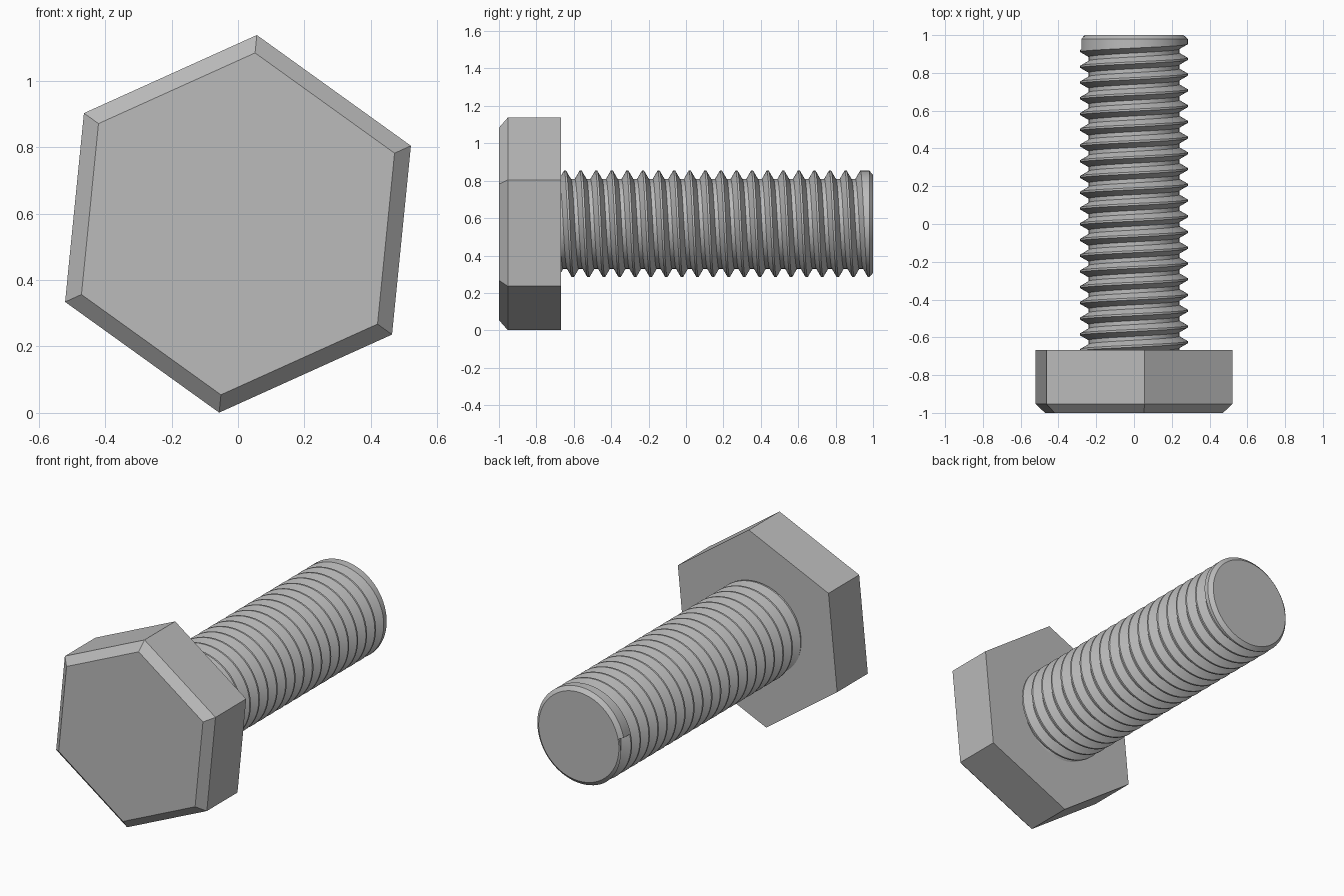
import bpy
import bmesh
from math import cos, sin, pi, radians

cube = bpy.data.objects.get("Cube")
if cube:
    bpy.data.objects.remove(cube, do_unlink=True)

steel = bpy.data.materials.new("grey_steel")
steel.use_nodes = True
GREY = (0.5, 0.5, 0.5, 1)
steel.diffuse_color = GREY
steel.node_tree.nodes["Principled BSDF"].inputs["Base Color"].default_value = GREY

AXIS_Z = 0.569


def point(r, angle, y):
    """Position at a radius and angle around the bolt axis."""
    return (r * cos(angle), y, AXIS_Z + r * sin(angle))


def finish(bm, name):
    bmesh.ops.recalc_face_normals(bm, faces=bm.faces)
    mesh = bpy.data.meshes.new(name)
    bm.to_mesh(mesh)
    bm.free()
    mesh.materials.append(steel)
    obj = bpy.data.objects.new(name, mesh)
    bpy.context.collection.objects.link(obj)
    return obj


def skin(bm, columns):
    """Quads between neighbouring columns of vertices."""
    for a, b in zip(columns, columns[1:]):
        for i in range(len(a) - 1):
            bm.faces.new((a[i], a[i + 1], b[i + 1], b[i]))


# Hexagonal head with a chamfered front
bm = bmesh.new()
profile = [(0.517, -1), (0.571, -0.953), (0.571, -0.667)]
sides = [[bm.verts.new(point(r, radians(84.3) + k * pi / 3, y)) for r, y in profile]
         for k in range(6)]
skin(bm, sides + sides[:1])
bm.faces.new([s[0] for s in sides])
bm.faces.new([s[-1] for s in sides])
finish(bm, "hex_head")

# Threaded shank: one right-handed groove that ends in a step at the tip collar
PITCH, CREST, ROOT = 1 / 12, 0.285, 0.24
GROOVES, STEPS = 21, 72
START = radians(168)
LAST = 0.877                    # last groove centre at the start angle
groove = [(-0.0364, CREST), (-0.0104, ROOT), (0.0104, ROOT), (0.0364, CREST)]


def chamfer(y):
    return min(CREST, CREST - (y - 0.98) * 1.15)


bm = bmesh.new()
columns = []
for step in range(STEPS + 1):
    u = step / STEPS
    line = [(CREST, -0.9)]
    for j in reversed(range(GROOVES)):
        centre = LAST + PITCH * (u - j)
        line += [(min(r, chamfer(centre + d)), centre + d) for d, r in groove]
    collar = max(0.98, line[-1][1])
    line += [(chamfer(collar), collar), (chamfer(1), 1)]
    columns.append([bm.verts.new(point(r, START - 2 * pi * u, y)) for r, y in line])
skin(bm, columns)
bm.faces.new([c[0] for c in columns[:-1]])
bm.faces.new([c[-1] for c in columns[:-1]])
# Step faces where the groove starts and stops
bm.faces.new(columns[-1][-6:-2] + [columns[0][-2]])
bm.faces.new(columns[0][1:5])
bmesh.ops.remove_doubles(bm, verts=bm.verts, dist=0.0002)
shank = finish(bm, "threaded_shank")

bpy.ops.object.select_all(action="DESELECT")
shank.select_set(True)
bpy.context.view_layer.objects.active = shank
bpy.ops.object.shade_smooth_by_angle(angle=radians(30))
